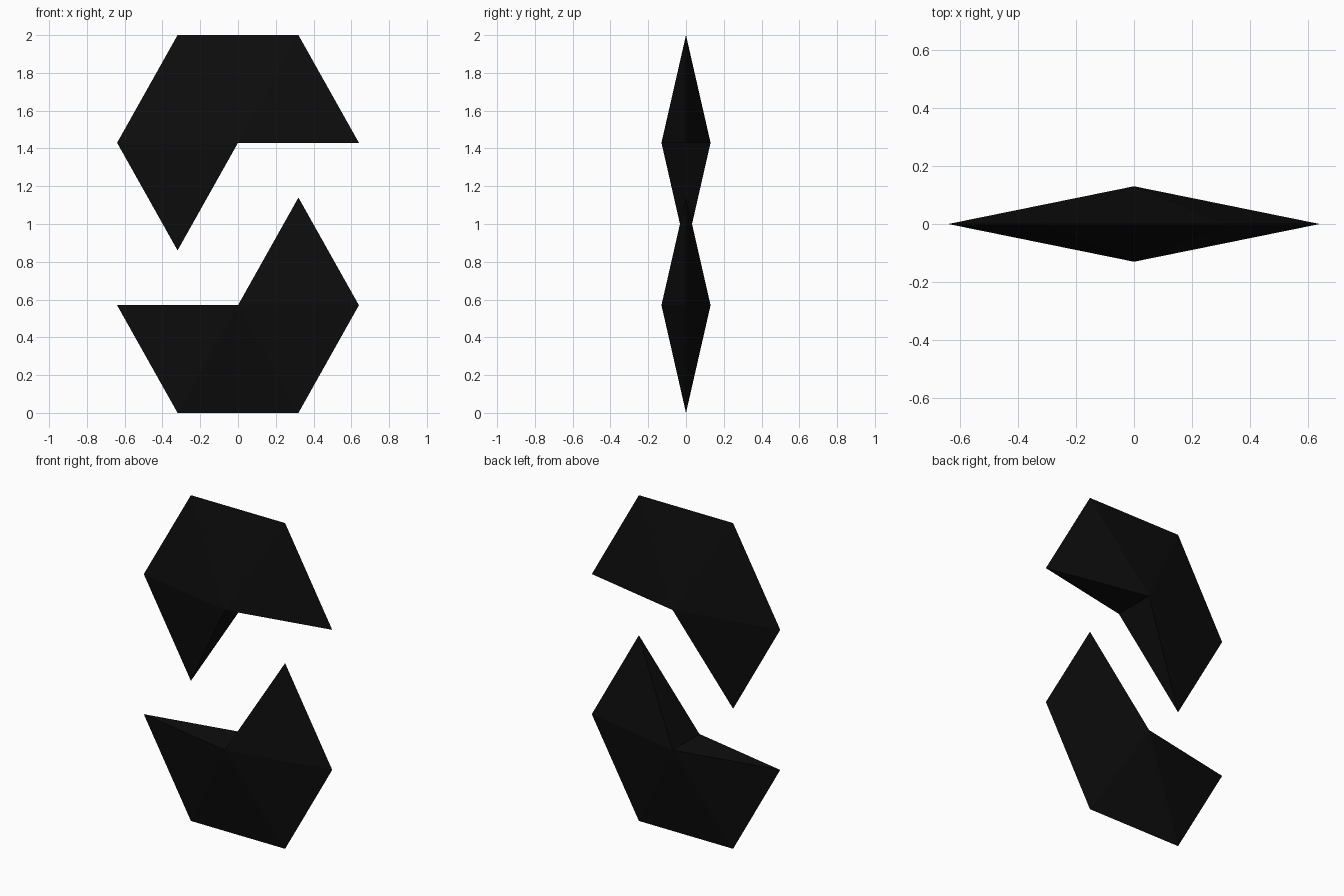
import bpy
import bmesh
from math import pi, sin, cos, radians

cube = bpy.data.objects.get("Cube")
if cube:
    bpy.data.objects.remove(cube, do_unlink=True)

HALF_WIDTH, HEIGHT, HALF_DEPTH = 0.64, 0.57, 0.13

black = bpy.data.materials.new("near_black")
black.use_nodes = True
colour = (0.004, 0.004, 0.004, 1)
black.diffuse_color = colour
black.node_tree.nodes["Principled BSDF"].inputs["Base Color"].default_value = colour


def faceted_hook(name, centre_z, turn):
    """Hexagonal double pyramid with two of its six wedges left out."""
    bm = bmesh.new()
    front = bm.verts.new((0, -HALF_DEPTH, centre_z))
    back = bm.verts.new((0, HALF_DEPTH, centre_z))
    rim = []
    for i in range(5):
        a = turn + radians(60 * i)
        z = centre_z + HEIGHT * sin(a) / sin(pi / 3)
        rim.append(bm.verts.new((HALF_WIDTH * cos(a), 0, z)))
    # Sloping facets on both sides
    for p, q in zip(rim, rim[1:]):
        bm.faces.new((front, p, q))
        bm.faces.new((back, q, p))
    # Flat cut faces closing the opening
    bm.faces.new((front, back, rim[0]))
    bm.faces.new((back, front, rim[-1]))
    bmesh.ops.recalc_face_normals(bm, faces=bm.faces)
    mesh = bpy.data.meshes.new(name)
    bm.to_mesh(mesh)
    bm.free()
    mesh.materials.append(black)
    obj = bpy.data.objects.new(name, mesh)
    bpy.context.collection.objects.link(obj)
    return obj


# The lower piece is the upper one turned half a circle
faceted_hook("upper_hook", 2 - HEIGHT, 0)
faceted_hook("lower_hook", HEIGHT, pi)
